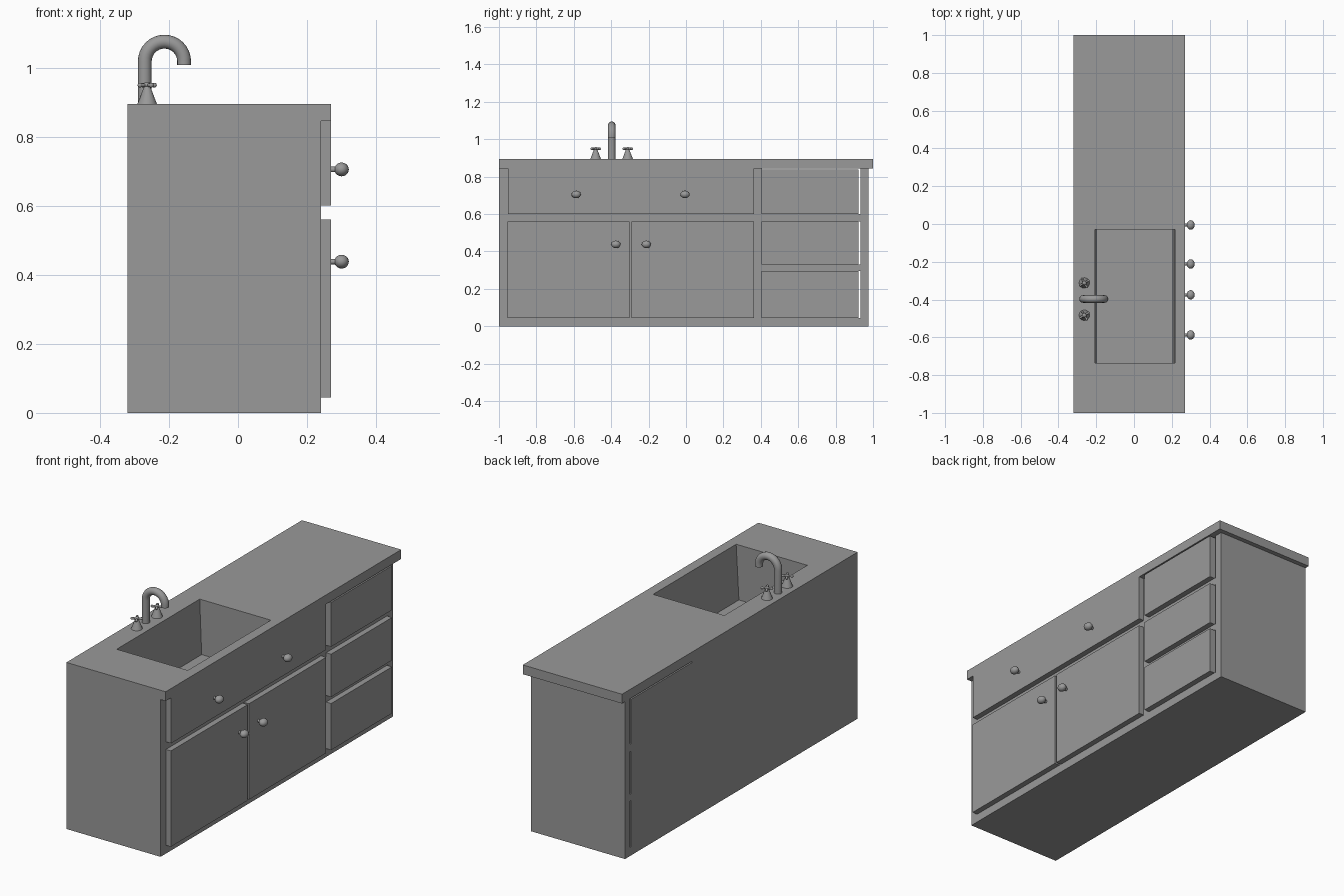
import bpy, bmesh, math
from mathutils import Vector, Matrix

cube = bpy.data.objects.get("Cube")
if cube:
    bpy.data.objects.remove(cube, do_unlink=True)

grey = bpy.data.materials.new("plain grey")
grey.use_nodes = True
colour = (0.32, 0.32, 0.32, 1)
grey.diffuse_color = colour
grey.node_tree.nodes["Principled BSDF"].inputs["Base Color"].default_value = colour


def finish(name, bm, smooth=False):
    bmesh.ops.recalc_face_normals(bm, faces=bm.faces)
    mesh = bpy.data.meshes.new(name)
    bm.to_mesh(mesh)
    bm.free()
    mesh.materials.append(grey)
    obj = bpy.data.objects.new(name, mesh)
    bpy.context.collection.objects.link(obj)
    if smooth:
        bpy.ops.object.select_all(action='DESELECT')
        obj.select_set(True)
        bpy.context.view_layer.objects.active = obj
        bpy.ops.object.shade_smooth_by_angle(angle=math.radians(40))
    return obj


def box(name, x, y, z):
    bm = bmesh.new()
    bmesh.ops.create_cube(bm, size=1)
    for v in bm.verts:
        v.co = [(r[0] + r[1]) / 2 + c * (r[1] - r[0]) for c, r in zip(v.co, (x, y, z))]
    return finish(name, bm)


def rod(bm, start, end, r1, r2, sides=16):
    a, b = Vector(start), Vector(end)
    turn = (b - a).to_track_quat('Z', 'Y').to_matrix().to_4x4()
    bmesh.ops.create_cone(bm, cap_ends=True, segments=sides, radius1=r1, radius2=r2,
                          depth=(b - a).length,
                          matrix=Matrix.Translation((a + b) / 2) @ turn)


def ball(bm, centre, radii):
    bmesh.ops.create_uvsphere(bm, u_segments=16, v_segments=10, radius=1,
                              matrix=Matrix.Translation(centre) @ Matrix.Diagonal((*radii, 1)))


BACK, FACE, FRONT = -0.32, 0.24, 0.27
TOP, UNDER = 0.895, 0.845

# Cabinet carcass and counter
carcass = box("sink_cabinet", (BACK, FACE), (-1, 0.405), (0, UNDER))
counter = box("countertop", (BACK, FRONT), (-1, 1), (UNDER, TOP))
box("end_panel", (BACK, FACE), (0.932, 0.975), (0, UNDER))
for name, z in (("base_rail", (0, 0.045)), ("lower_rail", (0.295, 0.33)),
                ("upper_rail", (0.56, 0.6))):
    box(name, (BACK, FACE), (0.405, 0.932), z)

# Sink basin cut through counter and cabinet, tapering front to back
bm = bmesh.new()
profile = [(-0.207, TOP + 0.01), (0.217, TOP + 0.01), (0.2, 0.6), (-0.195, 0.6)]
base = bm.faces.new([bm.verts.new((x, -0.735, z)) for x, z in profile])
side = bmesh.ops.extrude_face_region(bm, geom=[base])
bmesh.ops.translate(bm, vec=(0, 0.705, 0),
                    verts=[g for g in side["geom"] if isinstance(g, bmesh.types.BMVert)])
cutter = finish("sink_cutter", bm)
cutter.hide_render = True
for obj in (carcass, counter):
    cut = obj.modifiers.new("sink", 'BOOLEAN')
    cut.operation = 'DIFFERENCE'
    cut.solver = 'EXACT'
    cut.object = cutter
    bpy.ops.object.select_all(action='DESELECT')
    bpy.context.view_layer.objects.active = obj
    obj.select_set(True)
    bpy.ops.object.modifier_apply(modifier=cut.name)
bpy.data.objects.remove(cutter, do_unlink=True)

# Doors, wide drawer front and the three deep drawers
box("wide_drawer_front", (FACE, FRONT), (-0.953, 0.363), (0.6, UNDER))
box("left_door", (FACE, FRONT), (-0.955, -0.303), (0.045, 0.56))
box("right_door", (FACE, FRONT), (-0.292, 0.363), (0.045, 0.56))
for name, z in (("bottom_drawer", (0.045, 0.295)), ("middle_drawer", (0.33, 0.56)),
                ("top_drawer", (0.6, 0.838))):
    box(name, (BACK, FRONT), (0.405, 0.922), z)

# Knobs
for name, y, z in (("drawer_knob_a", -0.587, 0.705), ("drawer_knob_b", -0.005, 0.705),
                   ("left_door_knob", -0.375, 0.438), ("right_door_knob", -0.212, 0.438)):
    bm = bmesh.new()
    rod(bm, (FRONT - 0.005, y, z), (0.29, y, z), 0.008, 0.008)
    ball(bm, (0.3, y, z), (0.021, 0.025, 0.02))
    finish(name, bm, True)

# Tap spout: one ring swept up and around a half circle
TAP_Y, BEND, TUBE = -0.397, 0.057, 0.02
path = [(-0.27, TOP, 0)]
for i in range(17):
    a = math.pi * i / 16
    path.append((-0.213 - BEND * math.cos(a), 1.018 + BEND * math.sin(a), a))
path.append((-0.156, 1.008, math.pi))
bm = bmesh.new()
rings = []
for x, z, a in path:
    ring = []
    for k in range(16):
        t = math.tau * k / 16
        out = TUBE * math.cos(t)
        ring.append(bm.verts.new((x - out * math.cos(a), TAP_Y + TUBE * math.sin(t),
                                  z + out * math.sin(a))))
    rings.append(ring)
for r, s in zip(rings, rings[1:]):
    for k in range(16):
        n = (k + 1) % 16
        bm.faces.new((r[k], r[n], s[n], s[k]))
bm.faces.new(rings[0])
bm.faces.new(rings[-1])
finish("tap_spout", bm, True)

# Tap handles: cone base with a cross grip
for name, y in (("tap_handle_a", -0.483), ("tap_handle_b", -0.312)):
    bm = bmesh.new()
    rod(bm, (-0.263, y, TOP), (-0.263, y, 0.948), 0.028, 0.008)
    ball(bm, (-0.263, y, 0.95), (0.012, 0.012, 0.008))
    for i in range(4):
        a = math.radians(30 + 90 * i)
        tip = (-0.263 + 0.024 * math.cos(a), y + 0.024 * math.sin(a), 0.949)
        rod(bm, (-0.263, y, 0.949), tip, 0.005, 0.006, 10)
        ball(bm, tip, (0.007, 0.007, 0.007))
    finish(name, bm, True)
